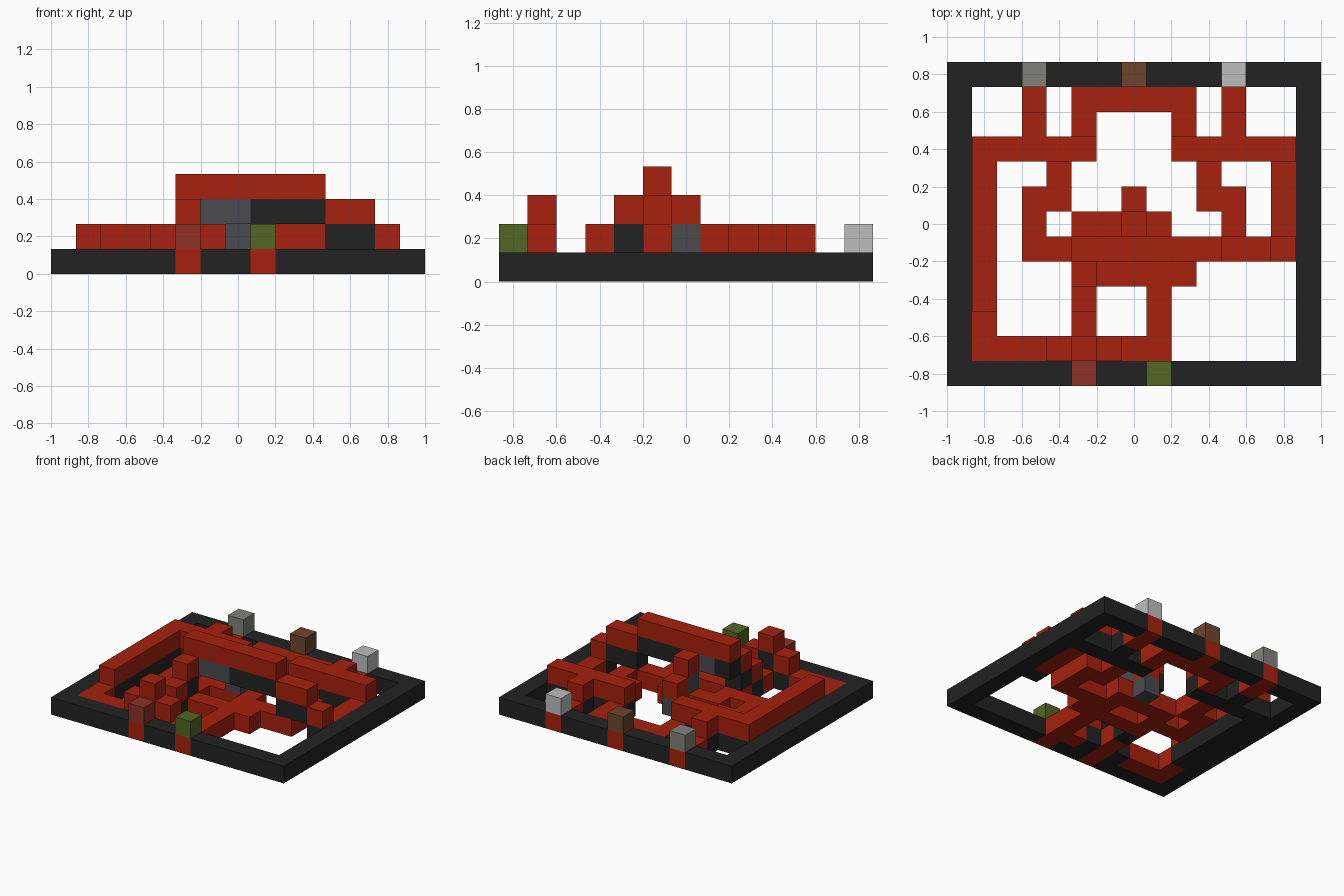
import bpy, bmesh
from mathutils import Vector

cube = bpy.data.objects.get("Cube")
if cube:
    bpy.data.objects.remove(cube, do_unlink=True)

NX, NY = 15, 13          # grid size in cells
CELL = 2 / NX
cells = {}               # (column, row, layer) -> part name


def run(part, cols, rows, layer, mirror=False):
    """Fill a straight run of cells, optionally repeated on the other side."""
    for i in range(cols[0], cols[-1] + 1):
        for j in range(rows[0], rows[-1] + 1):
            cells[i, j, layer] = part
            if mirror:
                cells[NX - 1 - i, j, layer] = part


def srgb(r, g, b):
    def lin(c):
        c /= 255
        return c / 12.92 if c < 0.04 else ((c + 0.055) / 1.055) ** 2.4
    return (lin(r), lin(g), lin(b), 1)


COLOURS = {
    "black": srgb(34, 34, 34),
    "red": srgb(168, 33, 14),
    "dark_grey": srgb(74, 74, 80),
    "green": srgb(82, 102, 35),
    "brick_red": srgb(142, 48, 38),
    "mid_grey": srgb(130, 130, 123),
    "brown": srgb(107, 70, 45),
    "light_grey": srgb(190, 190, 190),
}
PARTS = {
    "frame": "black", "wire_supports": "black", "wires": "red",
    "gate_blocks": "dark_grey", "front_right_cap": "brick_red",
    "front_left_cap": "green", "back_right_cap": "mid_grey",
    "back_middle_cap": "brown", "back_left_cap": "light_grey",
}

# Outer frame
for row in (0, NY - 1):
    run("frame", (0, NX - 1), (row,), 0)
run("frame", (0,), (0, NY - 1), 0, mirror=True)

# Matching wires on both sides
W = "wires"
run(W, (9, 11), (5,), 0, True)
run(W, (11,), (6, 7), 0, True)
run(W, (10,), (7, 8), 0, True)
run(W, (9, 13), (9,), 1, True)
run(W, (11,), (10,), 1, True)
run(W, (11,), (11, 12), 0, True)
run(W, (9,), (10, 11), 0, True)

# Back middle link
run(W, (5, 9), (11,), 0)
run(W, (7,), (12,), 0)

# Front left input and centre wires
run(W, (8,), (0, 5), 0)
run(W, (5, 9), (4,), 0)
run(W, (5, 8), (6,), 0)

# Front right input climbing to the high bridge, then down again
run(W, (5,), (0, 2), 0)
run(W, (5,), (3,), 1)
run(W, (5,), (4,), 2)
run(W, (5, 10), (5,), 3)
run(W, (11, 12), (5,), 2)
run(W, (13,), (5,), 1)
run(W, (13,), (6, 8), 0)

# Small front bridge and the long wire along the right side
run(W, (7,), (1,), 0)
for col, layer in ((6, 1), (5, 2), (4, 1)):
    run(W, (col,), (1,), layer)
run(W, (1, 3), (1,), 0)
run(W, (1,), (2,), 0)
run(W, (1,), (3, 9), 1)

# Centre stairs on grey blocks
run(W, (7,), (6,), 2)
run(W, (7,), (7,), 1)
run("gate_blocks", (6, 7), (5,), 2)
run("gate_blocks", (7,), (6,), 1)
run("gate_blocks", (7,), (7,), 0)

# Every raised wire rests on a block
for (i, j, k), part in list(cells.items()):
    if part == W and k > 0:
        cells.setdefault((i, j, k - 1), "wire_supports")

# Coloured terminal caps
for name, col, row in (("front_right_cap", 5, 0), ("front_left_cap", 8, 0),
                       ("back_right_cap", 3, 12), ("back_middle_cap", 7, 12),
                       ("back_left_cap", 11, 12)):
    run(name, (col,), (row,), 1)

# Materials
materials = {}
for name, colour in COLOURS.items():
    mat = bpy.data.materials.new(name)
    mat.use_nodes = True
    mat.diffuse_color = colour
    mat.node_tree.nodes["Principled BSDF"].inputs["Base Color"].default_value = colour
    materials[name] = mat

# One mesh per part, made of the exposed cell faces
for part, colour in PARTS.items():
    bm = bmesh.new()
    for cell, owner in cells.items():
        if owner != part:
            continue
        centre = Vector(cell) + Vector((0.5 - NX / 2, 0.5 - NY / 2, 0.5))
        for axis in range(3):
            for sign in (-1, 1):
                near = list(cell)
                near[axis] += sign
                if tuple(near) in cells:
                    continue
                n, u = Vector(), Vector()
                n[axis], u[(axis + 1) % 3] = sign / 2, 0.5
                v = n.cross(u) * 2
                corners = (n - u - v, n + u - v, n + u + v, n - u + v)
                bm.faces.new([bm.verts.new((centre + c) * CELL) for c in corners])
    bmesh.ops.remove_doubles(bm, verts=bm.verts, dist=CELL / 100)
    mesh = bpy.data.meshes.new(part)
    bm.to_mesh(mesh)
    bm.free()
    mesh.materials.append(materials[colour])
    bpy.context.collection.objects.link(bpy.data.objects.new(part, mesh))
